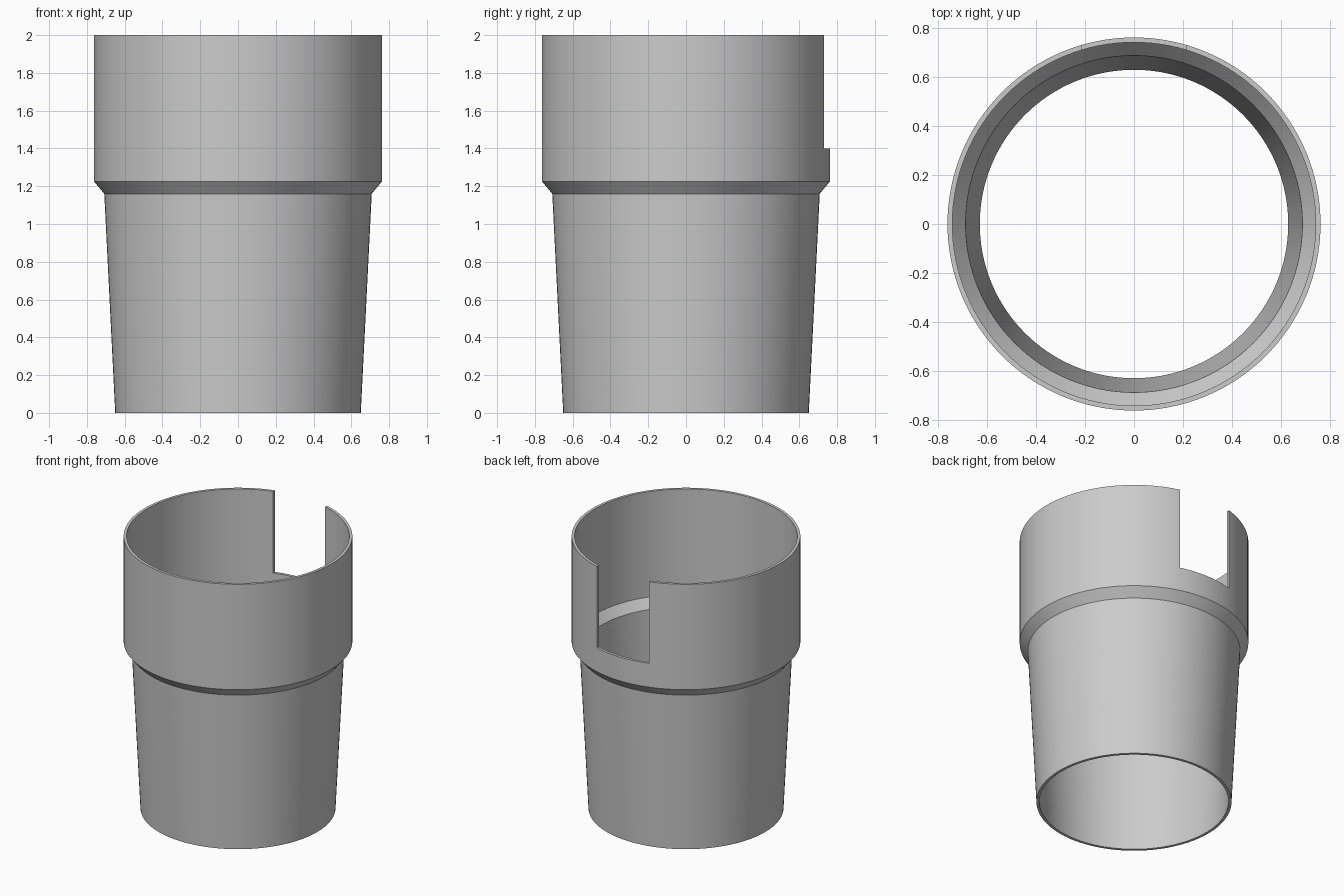
import bpy
import bmesh
import math
from mathutils import Matrix, Vector

cube = bpy.data.objects.get("Cube")
if cube:
    bpy.data.objects.remove(cube, do_unlink=True)

SEGMENTS = 128
WALL = 0.02
NOTCH_HALF_WIDTH = 0.212
NOTCH_FLOOR = 1.4


def make_material(name, rgb):
    mat = bpy.data.materials.new(name)
    mat.use_nodes = True
    mat.diffuse_color = (*rgb, 1)
    mat.node_tree.nodes["Principled BSDF"].inputs["Base Color"].default_value = (*rgb, 1)
    return mat


def add_object(name, bm):
    bmesh.ops.recalc_face_normals(bm, faces=bm.faces)
    mesh = bpy.data.meshes.new(name)
    bm.to_mesh(mesh)
    bm.free()
    obj = bpy.data.objects.new(name, mesh)
    bpy.context.collection.objects.link(obj)
    return obj


# Open sleeve: tapered lower tube, flared shoulder, straight collar
outer = [(0.65, 0), (0.708, 1.16), (0.762, 1.225), (0.762, 2)]
inner = [(r - WALL, z) for r, z in reversed(outer)]
bm = bmesh.new()
rings = []
for r, z in outer + inner:
    angles = [math.tau * i / SEGMENTS for i in range(SEGMENTS)]
    rings.append([bm.verts.new((r * math.cos(a), r * math.sin(a), z)) for a in angles])
for low, high in zip(rings, rings[1:] + rings[:1]):
    for i in range(SEGMENTS):
        j = (i + 1) % SEGMENTS
        bm.faces.new((low[i], low[j], high[j], high[i]))
sleeve = add_object("cup_sleeve", bm)
sleeve.data.materials.append(make_material("neutral grey", (0.6, 0.6, 0.6)))

# Cutter for the rectangular notch in the back of the collar
bm = bmesh.new()
bmesh.ops.create_cube(bm, size=1, matrix=Matrix.LocRotScale(
    Vector((0, 0.75, NOTCH_FLOOR + 0.5)), None, Vector((2 * NOTCH_HALF_WIDTH, 0.5, 1))))
cutter = add_object("notch_cutter", bm)
cutter.hide_render = True

notch = sleeve.modifiers.new("back notch", "BOOLEAN")
notch.operation = "DIFFERENCE"
notch.solver = "EXACT"
notch.object = cutter

bpy.ops.object.select_all(action="DESELECT")
sleeve.select_set(True)
bpy.context.view_layer.objects.active = sleeve
bpy.ops.object.modifier_apply(modifier=notch.name)
bpy.data.objects.remove(cutter, do_unlink=True)
bpy.ops.object.shade_smooth_by_angle(angle=math.radians(30))
